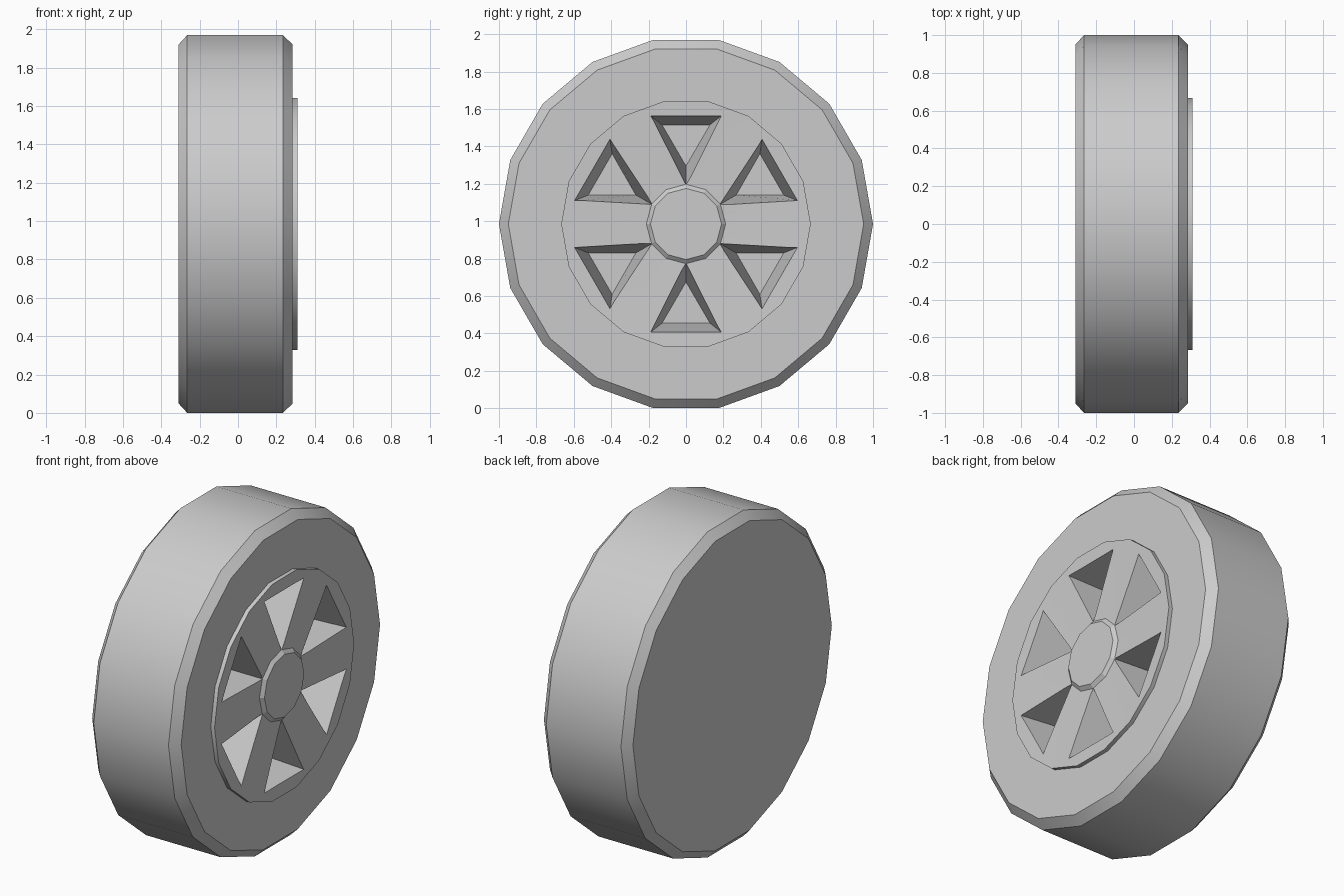
import bpy, bmesh
from math import sin, cos, pi
from mathutils import Vector

if "Cube" in bpy.data.objects:
    bpy.data.objects.remove(bpy.data.objects["Cube"])

CENTRE_Z = 0.985


def ring_point(x, r, a):
    return Vector((x, r * cos(a), CENTRE_Z + r * sin(a)))


def make_object(name, bm):
    bmesh.ops.recalc_face_normals(bm, faces=bm.faces)
    me = bpy.data.meshes.new(name)
    bm.to_mesh(me)
    bm.free()
    ob = bpy.data.objects.new(name, me)
    bpy.context.collection.objects.link(ob)
    return ob


def lathe(name, profile, sides):
    """Turn (x, radius) points around the wheel axis and close both ends."""
    bm = bmesh.new()
    rings = [[bm.verts.new(ring_point(x, r, 2 * pi * i / sides)) for i in range(sides)]
             for x, r in profile]
    for a, b in zip(rings, rings[1:]):
        for i in range(sides):
            j = (i + 1) % sides
            bm.faces.new((a[i], a[j], b[j], b[i]))
    bm.faces.new(rings[0])
    bm.faces.new(rings[-1])
    return make_object(name, bm)


def smooth(ob, angle):
    bpy.ops.object.select_all(action='DESELECT')
    ob.select_set(True)
    bpy.context.view_layer.objects.active = ob
    bpy.ops.object.shade_smooth_by_angle(angle=angle)


# Tyre with raised, slightly dished hub face
wheel = lathe("tyre_and_rim", [
    (-0.31, 0.95), (-0.265, 1.0), (0.235, 1.0), (0.285, 0.95),
    (0.285, 0.667), (0.31, 0.667), (0.288, 0.12)], 18)

# Six tapered triangular pockets between the spokes
FACE_X, DEPTH = 0.30, 0.22
opening = [(0.205, 0.0), (0.577, 0.187), (0.577, -0.187)]   # (radial, sideways)
floor = [(0.31, 0.0), (0.53, 0.128), (0.53, -0.128)]
bm = bmesh.new()
for k in range(6):
    a = pi / 6 + k * pi / 3
    loops = []
    for t in (0.0, 1.2):
        loop = []
        for (r0, s0), (r1, s1) in zip(floor, opening):
            r, s = r0 + (r1 - r0) * t, s0 + (s1 - s0) * t
            loop.append(bm.verts.new((FACE_X - DEPTH + DEPTH * t,
                                      r * cos(a) - s * sin(a),
                                      CENTRE_Z + r * sin(a) + s * cos(a))))
        loops.append(loop)
    lo, hi = loops
    bm.faces.new(lo)
    bm.faces.new(hi)
    for i in range(3):
        j = (i + 1) % 3
        bm.faces.new((lo[i], lo[j], hi[j], hi[i]))
cutter = make_object("pocket_cutter", bm)
cutter.hide_render = True

mod = wheel.modifiers.new("pockets", 'BOOLEAN')
mod.operation = 'DIFFERENCE'
mod.solver = 'EXACT'
mod.object = cutter
bpy.context.view_layer.objects.active = wheel
bpy.ops.object.modifier_apply(modifier=mod.name)
bpy.data.objects.remove(cutter)
smooth(wheel, 0.5)

# Bevelled centre cap
lathe("centre_cap", [(0.275, 0.214), (0.29, 0.214), (0.31, 0.19)], 12)
